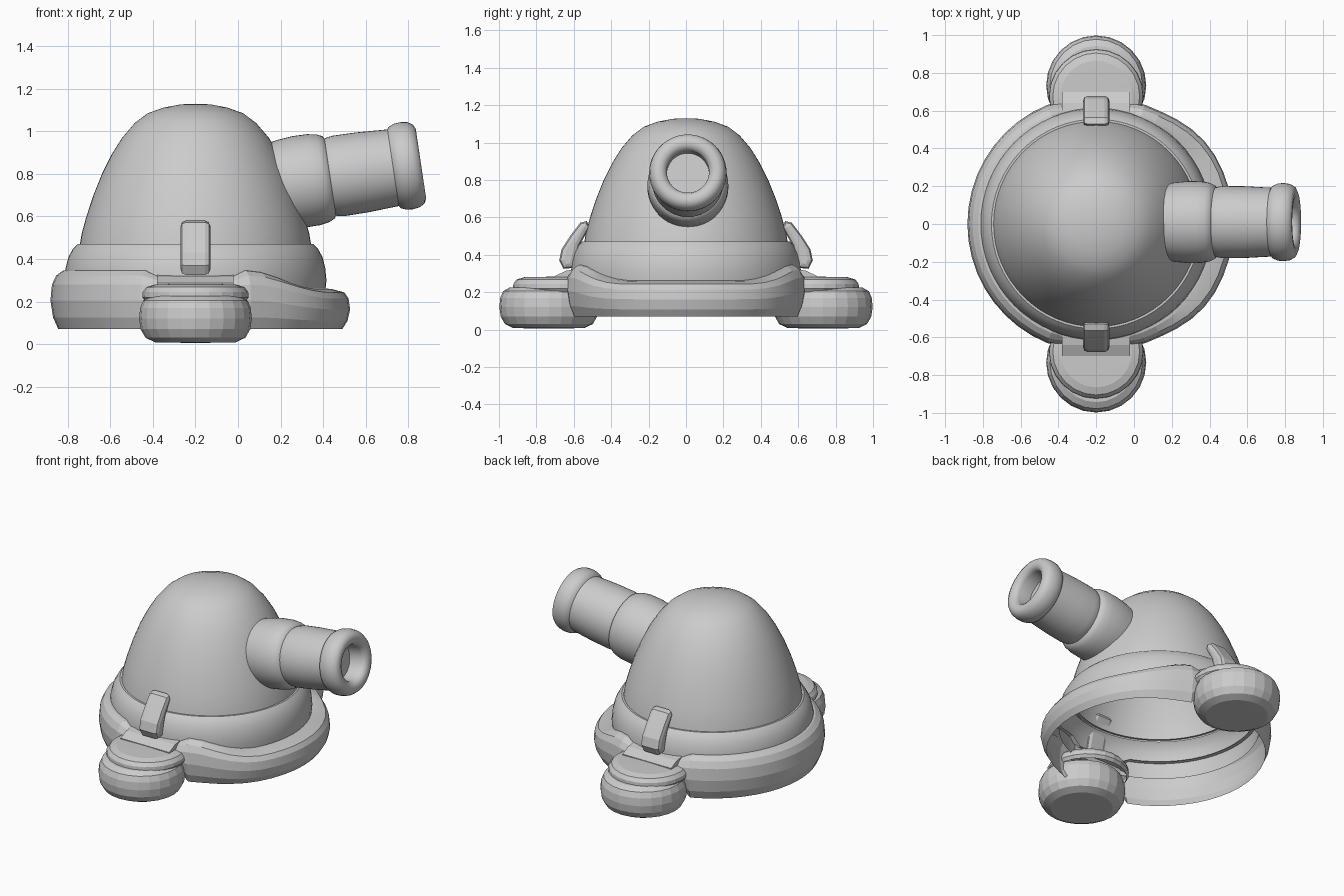
import bpy, bmesh, math
from mathutils import Matrix, Vector

cube = bpy.data.objects.get("Cube")
if cube:
    bpy.data.objects.remove(cube)

grey = bpy.data.materials.new("plain grey")
grey.use_nodes = True
colour = (0.6, 0.6, 0.6, 1)
grey.diffuse_color = colour
grey.node_tree.nodes["Principled BSDF"].inputs["Base Color"].default_value = colour

CX = -0.2  # body axis


def finish(name, bm, matrix=None, angle=None):
    bmesh.ops.remove_doubles(bm, verts=bm.verts, dist=0.0005)
    if matrix:
        bm.transform(matrix)
    mesh = bpy.data.meshes.new(name)
    bm.to_mesh(mesh)
    bm.free()
    mesh.materials.append(grey)
    obj = bpy.data.objects.new(name, mesh)
    bpy.context.collection.objects.link(obj)
    if angle:
        bpy.ops.object.select_all(action='DESELECT')
        obj.select_set(True)
        bpy.context.view_layer.objects.active = obj
        bpy.ops.object.shade_smooth_by_angle(angle=math.radians(angle))
    return obj


def lathe(profile, steps, warp=None):
    """Turn (radius, height) points about z; warp may vary them by angle."""
    bm = bmesh.new()
    rings = []
    for i in range(steps):
        a = 2 * math.pi * i / steps
        pts = warp(a) if warp else profile
        rings.append([bm.verts.new((r * math.cos(a), r * math.sin(a), z)) for r, z in pts])
    for i in range(steps):
        a, b = rings[i], rings[(i + 1) % steps]
        for j in range(len(a) - 1):
            bm.faces.new((a[j], b[j], b[j + 1], a[j + 1]))
    return bm


def smooth(lo, hi, v):
    t = min(max((v - lo) / (hi - lo), 0), 1)
    return t * t * (3 - 2 * t)


body = Matrix.Translation((CX, 0, 0))

# Domed shell
dome = [(0.545, 0.46), (0.535, 0.52), (0.513, 0.6), (0.48, 0.7), (0.44, 0.8), (0.395, 0.89),
        (0.345, 0.97), (0.285, 1.04), (0.225, 1.085), (0.15, 1.112), (0.07, 1.127), (0, 1.13)]
finish("dome", lathe(dome, 64), body, 40)

# Collar under the dome
collar = [(0.61, 0.24), (0.616, 0.3), (0.61, 0.36), (0.597, 0.41), (0.575, 0.45), (0.555, 0.47), (0.53, 0.47)]
finish("collar", lathe(collar, 64), body, 40)


# Bumper skirt: lower and wider under the barrel, notched over the feet
def skirt_section(a):
    c = math.cos(a)
    front = smooth(0.4, 0.9, c)
    notch = 1 - smooth(0.24, 0.32, abs(c))
    top = 0.35 - 0.088 * front - 0.045 * notch
    low = 0.07 + 0.1 * notch
    span = top - low
    out = 0.045 * front - 0.015 * notch
    shape = [(0.645, 0), (0.67, 0.2), (0.682, 0.48), (0.675, 0.75), (0.655, 0.9), (0.625, 0.98), (0.59, 1)]
    return [(r + out * (1 if k < 0.95 else 0.4), low + span * k) for r, k in shape]


finish("skirt", lathe(None, 48, skirt_section), body, 12)

# Barrel: base cuff, tube and muzzle ring with a blind bore
barrel_axis = (Matrix.Translation((0.435, 0.01, 0.785)) @ Matrix.Rotation(math.radians(81.5), 4, 'Y'))
cuff = [(0.195, -0.3), (0.21, -0.22), (0.217, -0.15), (0.216, -0.08), (0.208, -0.035), (0.195, -0.008), (0.18, 0)]
tube = [(0.18, -0.01), (0.187, 0.01), (0.191, 0.04), (0.19, 0.15), (0.182, 0.3)]
ring = [(0.178, 0.295), (0.193, 0.305), (0.204, 0.33), (0.207, 0.36), (0.202, 0.395), (0.187, 0.42),
        (0.165, 0.43), (0.14, 0.428), (0.12, 0.415), (0.113, 0.395), (0.113, 0.31), (0, 0.31)]
for name, profile in (("barrel_cuff", cuff), ("barrel_tube", tube), ("muzzle_ring", ring)):
    finish(name, lathe(profile, 48), barrel_axis, 40)


def prism(points, half_width, bevel):
    """Extrude a (y, z) outline along x and round its edges."""
    bm = bmesh.new()
    face = bm.faces.new([bm.verts.new((-half_width, y, z)) for y, z in points])
    new = bmesh.ops.extrude_face_region(bm, geom=[face])["geom"]
    bmesh.ops.translate(bm, vec=Vector((2 * half_width, 0, 0)),
                        verts=[v for v in new if isinstance(v, bmesh.types.BMVert)])
    bmesh.ops.recalc_face_normals(bm, faces=bm.faces)
    if bevel:
        edges = [e for e in bm.edges if abs(e.verts[0].co.x - e.verts[1].co.x) < 0.001]
        bmesh.ops.bevel(bm, geom=edges, offset=bevel, segments=2, profile=0.5,
                        affect='EDGES', clamp_overlap=True)
    return bm


foot = [(0, 0.005), (0.19, 0.008), (0.235, 0.03), (0.258, 0.07), (0.265, 0.12),
        (0.26, 0.17), (0.245, 0.205), (0.21, 0.225), (0, 0.23)]
cap = [(0.235, 0.2), (0.25, 0.22), (0.248, 0.245), (0.23, 0.268), (0.19, 0.28), (0, 0.284)]
clip = [(0.6, 0.33), (0.655, 0.325), (0.678, 0.37), (0.665, 0.43), (0.62, 0.5),
        (0.565, 0.572), (0.53, 0.58), (0.515, 0.545), (0.57, 0.45)]
bracket = [(0.58, 0.25), (0.7, 0.25), (0.7, 0.287), (0.64, 0.315), (0.58, 0.325)]

# Feet, brackets and clips on both sides
for side, sign in (("front", -1), ("back", 1)):
    turn = Matrix.Rotation(math.pi if sign < 0 else 0, 4, 'Z')
    place = body @ turn
    finish(side + "_foot", lathe(foot, 24), place @ Matrix.Translation((0, 0.733, 0)), 12)
    finish(side + "_foot_cap", lathe(cap, 24), place @ Matrix.Translation((0, 0.675, 0)), 12)
    finish(side + "_bracket", prism(bracket, 0.18, 0), place)
    finish(side + "_clip", prism(clip, 0.07, 0.025), place, 12)
